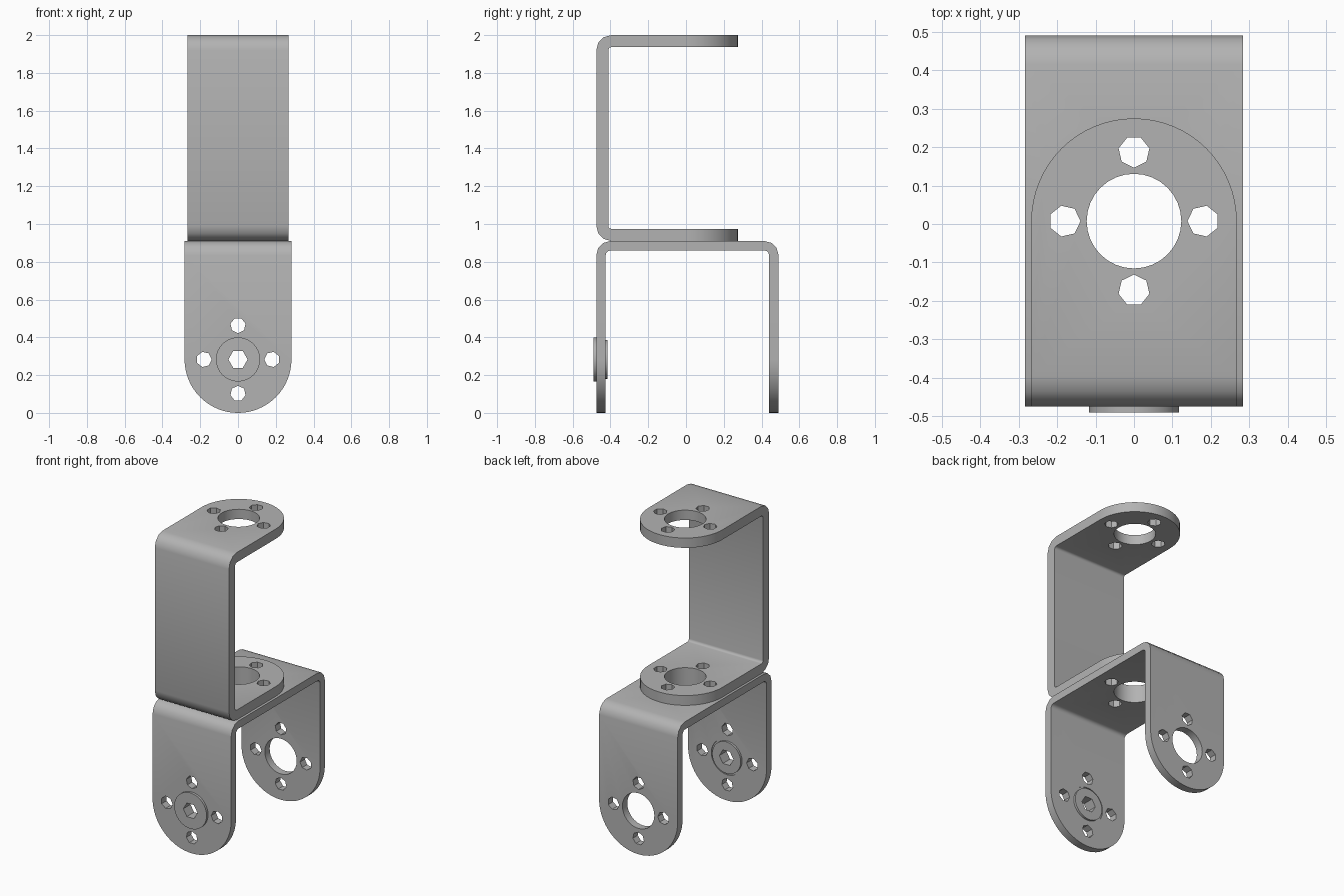
import bpy
from math import pi, sin, cos, radians
from mathutils import Matrix, Vector

cube = bpy.data.objects.get("Cube")
if cube:
    bpy.data.objects.remove(cube, do_unlink=True)

MID_Y = 0.0075      # shared centre line of both brackets
AXLE_Z = 0.283      # height of the lower pivot
HOLE_OFFSET = 0.18  # screw holes around each pivot

steel = bpy.data.materials.new("grey_steel")
steel.use_nodes = True
GREY = (0.45, 0.45, 0.45, 1)
steel.diffuse_color = GREY
steel.node_tree.nodes["Principled BSDF"].inputs["Base Color"].default_value = GREY

# Axes that turn a flat outline (u, v) plus depth w into model space
ALONG_X = Matrix(((0, 0, 1), (1, 0, 0), (0, 1, 0)))
ALONG_Y = Matrix(((1, 0, 0), (0, 0, 1), (0, 1, 0)))
ALONG_Z = Matrix.Identity(3)


def prism(name, outline, low, high, axes):
    """Extrude a flat outline from low to high along the chosen axis."""
    n = len(outline)
    verts = [axes @ Vector((u, v, w)) for w in (low, high) for u, v in outline]
    faces = [range(n - 1, -1, -1), range(n, 2 * n)]
    faces += [(i, (i + 1) % n, (i + 1) % n + n, i + n) for i in range(n)]
    if axes.determinant() < 0:
        faces = [tuple(reversed(f)) for f in faces]
    mesh = bpy.data.meshes.new(name)
    mesh.from_pydata(verts, [], [tuple(f) for f in faces])
    mesh.materials.append(steel)
    obj = bpy.data.objects.new(name, mesh)
    bpy.context.collection.objects.link(obj)
    return obj


def arc(cx, cy, r, start, end, steps):
    angles = [radians(start + (end - start) * i / steps) for i in range(steps + 1)]
    return [(cx + r * cos(a), cy + r * sin(a)) for a in angles]


def circle(cx, cy, r, sides, start=0):
    return arc(cx, cy, r, start, start + 360, sides)[:-1]


def activate(obj):
    bpy.ops.object.select_all(action='DESELECT')
    obj.select_set(True)
    bpy.context.view_layer.objects.active = obj


def cut(obj, cutter, operation='DIFFERENCE'):
    mod = obj.modifiers.new("cut", 'BOOLEAN')
    mod.object, mod.operation, mod.solver = cutter, operation, 'EXACT'
    activate(obj)
    bpy.ops.object.modifier_apply(modifier=mod.name)
    bpy.data.objects.remove(cutter, do_unlink=True)


def smooth(obj):
    activate(obj)
    bpy.ops.object.shade_smooth_by_angle(angle=radians(31))


def drill(obj, cy, radius, axes):
    """One large pivot hole with four small holes around it."""
    cut(obj, prism("cutter", circle(0, cy, radius, 32), -1, 3, axes))
    for i in range(4):
        a = i * pi / 2
        hole = circle(HOLE_OFFSET * cos(a), cy + HOLE_OFFSET * sin(a),
                      0.041, 7, i * 90 + 180)
        cut(obj, prism("cutter", hole, -1, 3, axes))


# Lower bracket: upside-down U with two rounded legs
front, back, top, t, bend = -0.475, 0.49, 0.91, 0.05, 0.075
inner = bend - t
profile = [(front, 0)]
profile += arc(front + bend, top - bend, bend, 180, 90, 3)
profile += arc(back - bend, top - bend, bend, 90, 0, 3)
profile += [(back, 0), (back - t, 0)]
profile += arc(back - bend, top - bend, inner, 0, 90, 3)
profile += arc(front + bend, top - bend, inner, 90, 180, 3)
profile += [(front + t, 0)]
lower = prism("lower_bracket", profile[::-1], -0.4, 0.4, ALONG_X)
legs = arc(0, AXLE_Z, AXLE_Z, 180, 360, 32) + [(AXLE_Z, 1.2), (-AXLE_Z, 1.2)]
cut(lower, prism("cutter", legs, -1, 1, ALONG_Y), 'INTERSECT')
drill(lower, AXLE_Z, 0.115, ALONG_Y)
drill(lower, MID_Y, 0.123, ALONG_Z)
# the vertical drilling only meets the top plate, between the two legs
smooth(lower)

# Upper bracket: sideways U opening to the back
low, high, end, t, bend, half = 0.91, 2.0, 0.4, 0.064, 0.08, 0.267
inner = bend - t
cy = front + bend
profile = [(end, high)]
profile += arc(cy, high - bend, bend, 90, 180, 3)
profile += arc(cy, low + bend, bend, 180, 270, 3)
profile += [(end, low), (end, low + t)]
profile += arc(cy, low + bend, inner, 270, 180, 3)
profile += arc(cy, high - bend, inner, 180, 90, 3)
profile += [(end, high - t)]
upper = prism("upper_bracket", profile, -0.4, 0.4, ALONG_X)
tongue = arc(0, MID_Y, half, 0, 180, 32) + [(-half, -0.8), (half, -0.8)]
cut(upper, prism("cutter", tongue, 0, 3, ALONG_Z), 'INTERSECT')
drill(upper, MID_Y, 0.123, ALONG_Z)
smooth(upper)

# Pivot bushing in the front leg, with a hexagonal socket
for name, radius, y0, y1 in (("bushing_flange", 0.117, -0.49, -0.43),
                             ("bushing_core", 0.103, -0.432, -0.416)):
    part = prism(name, circle(0, AXLE_Z, radius, 32), y0, y1, ALONG_Y)
    cut(part, prism("cutter", circle(0, AXLE_Z, 0.051, 6), -1, 1, ALONG_Y))
    smooth(part)
